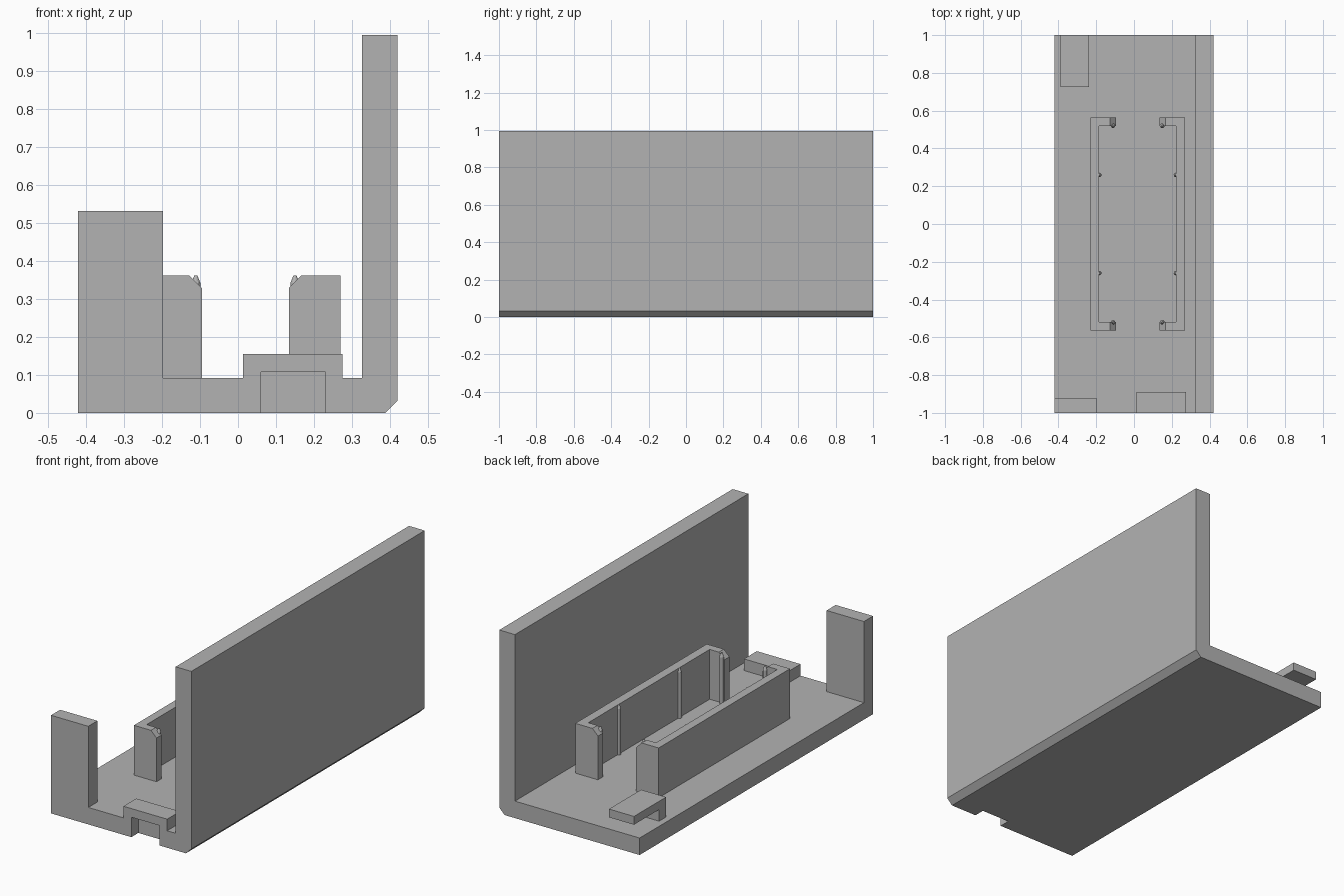
import bpy, bmesh
from mathutils import Matrix, Vector

if "Cube" in bpy.data.objects:
    bpy.data.objects.remove(bpy.data.objects["Cube"])

grey = bpy.data.materials.new("matte grey")
grey.diffuse_color = (0.45, 0.45, 0.45, 1)
grey.use_nodes = True
grey.node_tree.nodes["Principled BSDF"].inputs["Base Color"].default_value = grey.diffuse_color


def finish(name, bm):
    bmesh.ops.recalc_face_normals(bm, faces=bm.faces)
    me = bpy.data.meshes.new(name)
    bm.to_mesh(me)
    bm.free()
    me.materials.append(grey)
    ob = bpy.data.objects.new(name, me)
    bpy.context.scene.collection.objects.link(ob)
    return ob


def extrude(points, direction):
    """Closed outline pushed along a direction."""
    bm = bmesh.new()
    face = bm.faces.new([bm.verts.new(p) for p in points])
    out = bmesh.ops.extrude_face_region(bm, geom=[face])
    verts = [v for v in out["geom"] if isinstance(v, bmesh.types.BMVert)]
    bmesh.ops.translate(bm, verts=verts, vec=direction)
    return bm


def prism_y(name, profile, y0, y1):
    return finish(name, extrude([(x, y0, z) for x, z in profile], (0, y1 - y0, 0)))


def box(name, x0, x1, y0, y1, z0, z1):
    return prism_y(name, [(x0, z0), (x1, z0), (x1, z1), (x0, z1)], y0, y1)


FLOOR, TOP = 0.092, 0.362

# floor and tall side wall, with the lower outer corner chamfered
body = prism_y("floor_and_wall", [(-0.422, 0), (0.388, 0), (0.42, 0.032), (0.42, 0.995),
                                  (0.326, 0.995), (0.326, FLOOR), (-0.422, FLOOR)], -1, 1)

# front post and raised block over the front notch
box("front_post", -0.422, -0.198, -1, -0.922, FLOOR, 0.532)
block = box("notch_block", 0.013, 0.275, -1, -0.89, FLOOR, 0.155)

# notch cut through floor and block
cutter = box("notch_cutter", 0.06, 0.23, -1.1, -0.94, -0.1, 0.108)
cutter.hide_render = True
cutter.hide_viewport = True
for ob in (body, block):
    mod = ob.modifiers.new("notch", "BOOLEAN")
    mod.operation = "DIFFERENCE"
    mod.solver = "EXACT"
    mod.object = cutter

# back hook: foot with a plate overhanging toward the back edge
prism_y_profile = [(0.725, FLOOR), (0.785, FLOOR), (0.785, 0.155),
                   (1.0, 0.155), (1.0, 0.2), (0.725, 0.2)]
finish("back_hook", extrude([(-0.388, y, z) for y, z in prism_y_profile], (0.15, 0, 0)))


def channel(name, outer, inner, tip):
    """C-shaped holder wall whose returns have a chamfered top corner."""
    a, b = 0.563, 0.52
    plan = [(outer, -a), (tip, -a), (tip, -b), (inner, -b),
            (inner, b), (tip, b), (tip, a), (outer, a)]
    bm = extrude([(x, y, FLOOR) for x, y in plan], (0, 0, TOP - FLOOR))
    edges = [e for e in bm.edges
             if all(abs(v.co.x - tip) < 1e-4 and v.co.z > TOP - 1e-4 for v in e.verts)]
    bmesh.ops.bevel(bm, geom=edges, offset=0.033, segments=1, affect="EDGES")
    finish(name, bm)


def rib(name, x, y):
    """Thin upright rod with a tapered tip."""
    bm = bmesh.new()
    r, taper = 0.012, 0.02
    for r2, z0, z1 in ((r, FLOOR, TOP - taper), (0.004, TOP - taper, TOP)):
        bmesh.ops.create_cone(bm, cap_ends=True, segments=12, radius1=r, radius2=r2,
                              depth=z1 - z0,
                              matrix=Matrix.Translation(Vector((x, y, (z0 + z1) / 2))))
    finish(name, bm)


# pair of facing holders with gripping ribs
for side, outer, inner, tip, pin in (("left", -0.23, -0.184, -0.095, -0.111),
                                     ("right", 0.27, 0.222, 0.134, 0.15)):
    channel(side + "_holder", outer, inner, tip)
    for end, s in (("front", -1), ("back", 1)):
        rib(f"{side}_{end}_wall_rib", inner, s * 0.26)
        rib(f"{side}_{end}_end_rib", pin, s * 0.52)
